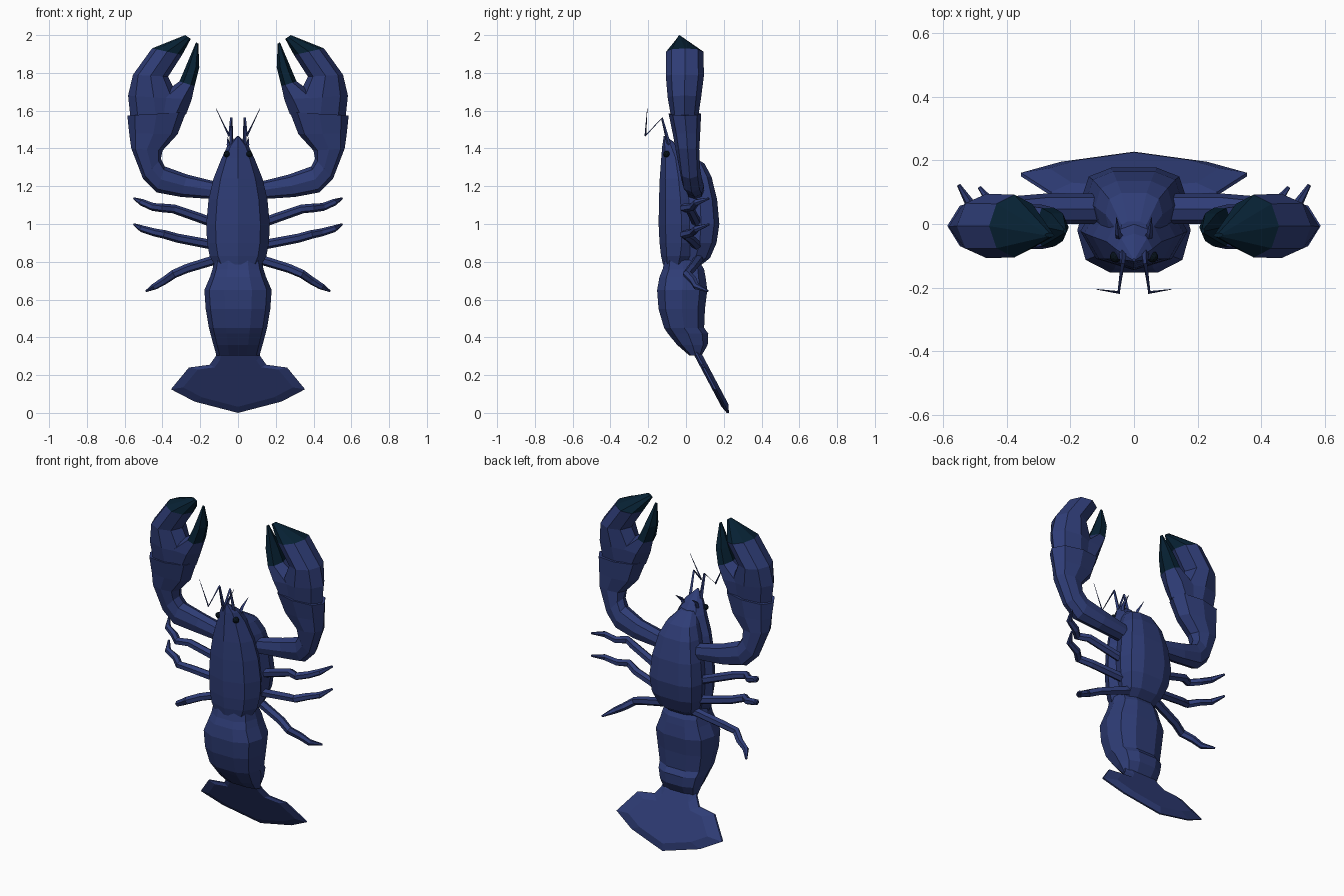
import bpy, bmesh, math
from mathutils import Vector


def material(name, rgb):
    m = bpy.data.materials.new(name)
    m.diffuse_color = (*rgb, 1)
    return m


BLUE = material("shell blue", (0.028, 0.046, 0.182))
DARK = material("claw tip teal", (0.002, 0.015, 0.033))
BLACK = material("eye black", (0.002, 0.006, 0.011))


def skin(name, rings, mirror=False, dark_above=None):
    """Bridge rings of points into a closed flat-shaded solid."""
    bm = bmesh.new()
    loops = [[bm.verts.new(p) for p in r] for r in rings]
    n = len(loops[0])
    for a, b in zip(loops, loops[1:]):
        for i in range(n):
            j = (i + 1) % n
            bm.faces.new((a[i], a[j], b[j], b[i]))
    bm.faces.new(loops[0])
    bm.faces.new(loops[-1])
    bmesh.ops.recalc_face_normals(bm, faces=bm.faces)
    if dark_above:
        for f in bm.faces:
            f.material_index = int(f.calc_center_median().z > dark_above)
    me = bpy.data.meshes.new(name)
    bm.to_mesh(me)
    bm.free()
    me.materials.append(BLUE)
    me.materials.append(DARK)
    ob = bpy.data.objects.new(name, me)
    bpy.context.collection.objects.link(ob)
    if mirror:
        ob.modifiers.new("Mirror", 'MIRROR')
    return ob


def loft(name, sections, n=8, power=0.85, **kw):
    """Sections: (x, z) of one side, (x, z) of the other, depth y0 to y1."""
    def bulge(v):
        return math.copysign(abs(v) ** power, v) if abs(v) > 1e-6 else 0
    rings = []
    for (xa, za), (xb, zb), y0, y1 in sections:
        ring = []
        for i in range(n):
            t = 2 * math.pi * i / n
            u = (1 + bulge(math.cos(t))) / 2
            y = (y0 + y1) / 2 + (y1 - y0) / 2 * bulge(math.sin(t))
            ring.append((xa + (xb - xa) * u, y, za + (zb - za) * u))
        rings.append(ring)
    return skin(name, rings, **kw)


def body(name, rows, n=10, **kw):
    """Symmetric loft; rows: z, half width, y0, y1."""
    return loft(name, [((-w, z), (w, z), a, b) for z, w, a, b in rows], n, **kw)


def tube(name, path, radii, n=6):
    pts = [Vector(p) for p in path]
    rings = []
    for i, p in enumerate(pts):
        d = (pts[min(i + 1, len(pts) - 1)] - pts[max(i - 1, 0)]).normalized()
        side = d.cross(Vector((0.2, 1, 0.1))).normalized()
        up = side.cross(d)
        rings.append([p + radii[i] * (side * math.cos(2 * math.pi * k / n) +
                                      up * math.sin(2 * math.pi * k / n)) for k in range(n)])
    return skin(name, rings, mirror=True)


# Body
body("carapace", [
    (1.465, 0.004, -0.118, -0.108), (1.41, 0.058, -0.126, -0.03),
    (1.35, 0.086, -0.131, 0.02), (1.24, 0.13, -0.139, 0.06),
    (1.13, 0.156, -0.143, 0.085), (1.0, 0.168, -0.145, 0.1),
    (0.9, 0.164, -0.14, 0.095), (0.83, 0.15, -0.132, 0.07),
    (0.785, 0.125, -0.122, 0.04)], n=8, power=1)
body("belly", [
    (1.375, 0.045, -0.07, 0.01), (1.32, 0.09, -0.04, 0.1),
    (1.25, 0.122, -0.03, 0.138), (1.13, 0.15, -0.02, 0.168),
    (1.0, 0.165, -0.02, 0.18), (0.9, 0.155, -0.02, 0.165),
    (0.82, 0.125, -0.03, 0.13), (0.785, 0.105, -0.05, 0.085)], power=0.7)
body("abdomen", [
    (0.81, 0.125, -0.115, 0.07), (0.76, 0.135, -0.128, 0.1),
    (0.72, 0.148, -0.145, 0.108), (0.65, 0.178, -0.158, 0.118),
    (0.55, 0.171, -0.15, 0.105), (0.45, 0.154, -0.12, 0.1),
    (0.42, 0.146, -0.1, 0.122), (0.36, 0.13, -0.05, 0.118),
    (0.305, 0.114, 0.015, 0.085)], power=0.75)

# Tail fan: tilted plate with bevelled rim, rooted inside the abdomen
outline = [(0.105, 0.345), (0.118, 0.30), (0.15, 0.255), (0.26, 0.24),
           (0.355, 0.125), (0.23, 0.06), (0, 0.0)]
outline += [(-x, z) for x, z in reversed(outline[:-1])]


def fan(scale, off):
    pts = [(x * scale, 0.18 + (z - 0.18) * scale) for x, z in outline]
    return [(x, 0.222 - 0.53 * z + off, z) for x, z in pts]


skin("tail_fan", [fan(0.82, -0.017), fan(1.0, -0.006), fan(1.0, 0.005), fan(0.75, 0.027)])

# Claws
loft("claw_arm", [
    ((0.1, 1.13), (0.1, 1.22), 0.0, 0.095), ((0.3, 1.143), (0.27, 1.262), 0.0, 0.095),
    ((0.43, 1.167), (0.388, 1.305), -0.025, 0.085), ((0.503, 1.24), (0.408, 1.345), -0.035, 0.075),
    ((0.565, 1.40), (0.40, 1.388), -0.055, 0.07), ((0.576, 1.48), (0.32, 1.475), -0.07, 0.075),
    ((0.586, 1.575), (0.275, 1.592), -0.092, 0.08)], mirror=True)
loft("claw_finger", [
    ((0.57, 1.57), (0.30, 1.57), -0.08, 0.065), ((0.582, 1.68), (0.31, 1.66), -0.097, 0.08),
    ((0.556, 1.79), (0.37, 1.78), -0.107, 0.095), ((0.455, 1.93), (0.296, 1.895), -0.105, 0.092),
    ((0.28, 2.0), (0.25, 1.98), -0.042, -0.028)], mirror=True, power=1, dark_above=1.92)
loft("claw_thumb", [
    ((0.50, 1.57), (0.275, 1.58), -0.08, 0.065), ((0.43, 1.67), (0.245, 1.66), -0.09, 0.072),
    ((0.31, 1.755), (0.23, 1.73), -0.08, 0.06), ((0.278, 1.83), (0.205, 1.83), -0.06, 0.04),
    ((0.222, 1.962), (0.21, 1.955), -0.03, -0.015)], n=6, mirror=True, power=1, dark_above=1.75)

# Walking legs
RADII = [0.026, 0.024, 0.023, 0.021, 0.018, 0.006]
tube("front_leg", [(0.11, 0.06, 1.0), (0.34, 0.02, 1.08), (0.40, -0.01, 1.085),
                   (0.45, 0.035, 1.09), (0.51, 0.055, 1.115), (0.55, 0.122, 1.135)], RADII)
tube("middle_leg", [(0.11, 0.06, 0.885), (0.32, 0.02, 0.925), (0.39, -0.01, 0.945),
                    (0.44, 0.035, 0.955), (0.51, 0.055, 0.975), (0.55, 0.122, 0.998)], RADII)
tube("rear_leg", [(0.09, 0.07, 0.82), (0.27, 0.03, 0.765), (0.34, 0.005, 0.735),
                  (0.39, 0.04, 0.70), (0.44, 0.055, 0.67), (0.485, 0.115, 0.645)], RADII)

# Feelers
tube("long_feeler", [(0.035, -0.08, 1.38), (0.036, -0.127, 1.56), (0.048, -0.215, 1.468),
                     (0.117, -0.205, 1.612)], [0.013, 0.007, 0.006, 0.001], 4)
tube("short_feeler", [(0.04, -0.05, 1.37), (0.05, -0.03, 1.42), (0.055, 0.02, 1.46)],
     [0.015, 0.01, 0.001], 4)

# Eyes
for side, name in ((-1, "left_eye"), (1, "right_eye")):
    bpy.ops.mesh.primitive_ico_sphere_add(subdivisions=2, radius=0.018,
                                          location=(side * 0.058, -0.103, 1.37))
    bpy.context.object.name = name
    bpy.context.object.data.materials.append(BLACK)
